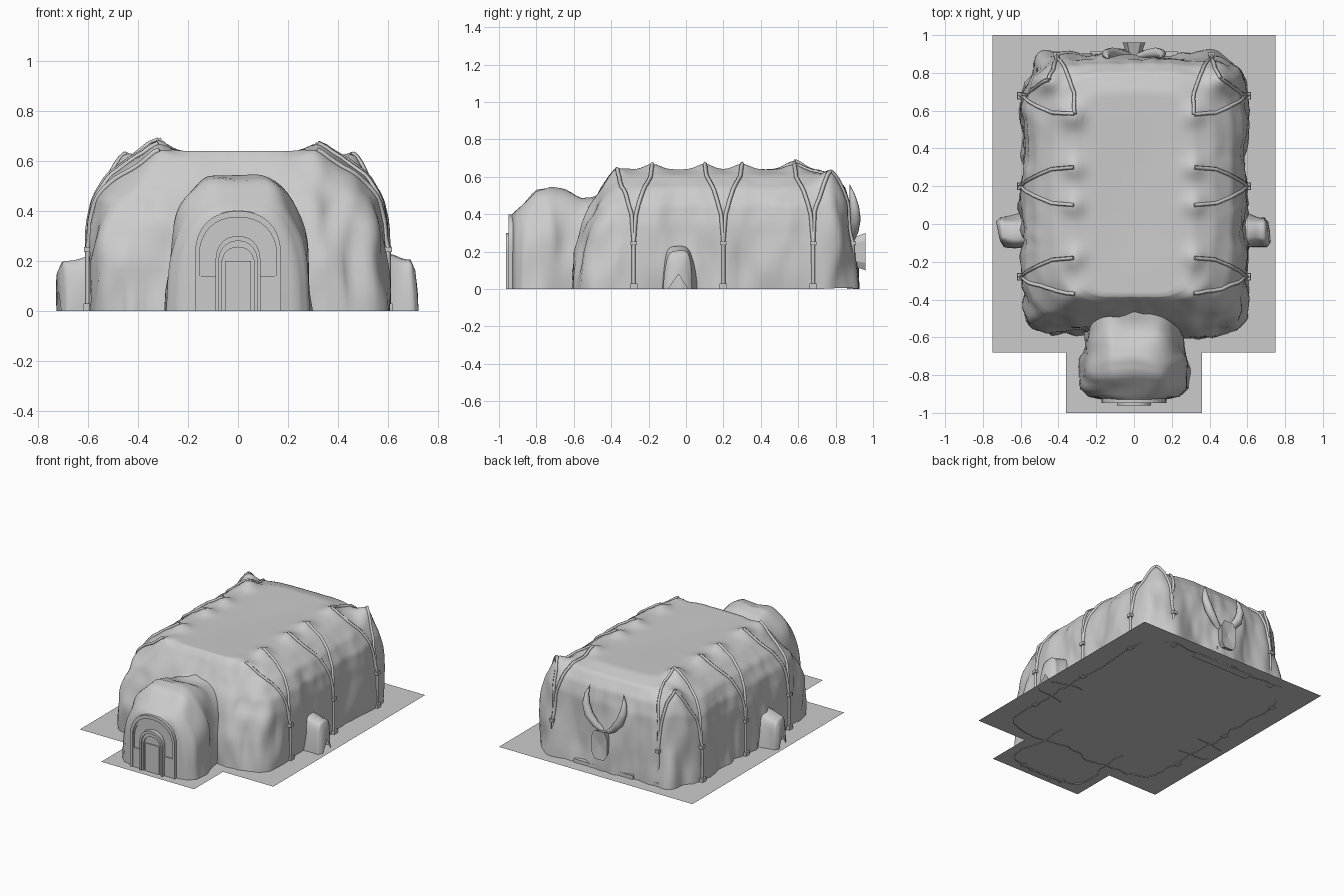
import bpy, bmesh, math
from mathutils import Vector, noise
from mathutils.bvhtree import BVHTree

if "Cube" in bpy.data.objects:
    bpy.data.objects.remove(bpy.data.objects["Cube"])

COLS = (-0.28, 0.20, 0.68)          # column stations along each side wall


def make_mesh(name, verts, faces, smooth=True):
    me = bpy.data.meshes.new(name)
    me.from_pydata([tuple(v) for v in verts], [], faces)
    bm = bmesh.new()
    bm.from_mesh(me)
    bmesh.ops.recalc_face_normals(bm, faces=bm.faces)
    bm.to_mesh(me)
    bm.free()
    me.polygons.foreach_set("use_smooth", [smooth] * len(me.polygons))
    ob = bpy.data.objects.new(name, me)
    bpy.context.collection.objects.link(ob)
    return ob


def loft(name, rings, closed=True, cap_end=None, smooth=True):
    n = len(rings[0])
    verts = [v for r in rings for v in r]
    faces = []
    for i in range(len(rings) - 1):
        for j in range(n if closed else n - 1):
            k = (j + 1) % n
            faces.append((i * n + j, i * n + k, (i + 1) * n + k, (i + 1) * n + j))
    if cap_end is not None:
        verts.append(cap_end)
        b = (len(rings) - 1) * n
        for j in range(n if closed else n - 1):
            faces.append((b + j, b + (j + 1) % n, len(verts) - 1))
    return make_mesh(name, verts, faces, smooth)


def box(name, lo, hi):
    c = [(x, y, z) for z in (lo[2], hi[2]) for x, y in
         ((lo[0], lo[1]), (hi[0], lo[1]), (hi[0], hi[1]), (lo[0], hi[1]))]
    return loft_box(name, c)


def loft_box(name, c):
    f = [(0, 1, 2, 3), (4, 5, 6, 7)] + [(i, (i + 1) % 4, (i + 1) % 4 + 4, i + 4) for i in range(4)]
    return make_mesh(name, c, f, False)


def table(rows, steps):
    out = []
    for a, b in zip(rows, rows[1:]):
        out += [[p + (q - p) * s / steps for p, q in zip(a, b)] for s in range(steps)]
    return out + [list(rows[-1])]


def tube(name, pts, depth, radii=None, res=0):
    cu = bpy.data.curves.new(name, 'CURVE')
    cu.dimensions = '3D'
    cu.bevel_depth, cu.bevel_resolution, cu.use_fill_caps = depth, res, True
    sp = cu.splines.new('POLY')
    sp.points.add(len(pts) - 1)
    for i, p in enumerate(pts):
        sp.points[i].co = (*p, 1)
        sp.points[i].radius = radii[i] if radii else 1
    ob = bpy.data.objects.new(name, cu)
    bpy.context.collection.objects.link(ob)
    return ob


# floor slab: wide hall plus narrow entrance strip
plan = [(-.36, -1), (.36, -1), (.36, -.68), (.75, -.68), (.75, 1), (-.75, 1), (-.75, -.68), (-.36, -.68)]
make_mesh("floor", [(x, y, .005) for x, y in plan], [tuple(range(8))], False)

# rock hall: rings of rounded rectangles (half width, front y, back y, z, squareness)
levels = table([(.605, -.595, .905, 0, 8), (.60, -.585, .90, .2, 7), (.595, -.55, .885, .35, 6),
                (.575, -.505, .875, .45, 6), (.52, -.455, .85, .54, 5), (.42, -.41, .80, .61, 5),
                (.32, -.385, .70, .64, 5), (.2, -.25, .55, .638, 4), (.06, 0, .3, .632, 3)], 5)
peaks = [(s * .32, y, .03, .04) for s in (-1, 1) for y in (-.38, -.18, .1, .3, .58)]
peaks += [(s * .46, .77, .09, .05) for s in (-1, 1)] + [(-.35, .57, .025, .05)]
N = 200
rings = []
for hx, y0, y1, z, e in levels:
    ring = []
    for j in range(N):
        t = 2 * math.pi * j / N
        c, s = math.cos(t), math.sin(t)
        r = (abs(c) ** e + abs(s) ** e) ** (-1 / e)
        x, y = c * r * hx, (y0 + y1) / 2 + s * r * (y1 - y0) / 2
        # vertical folds, calmer beside the columns and on the roof
        calm = min(1, min(abs(y - q) for q in COLS) / .1) if abs(x) > .45 else 1
        w = (.15 + .85 * calm) * max(.15, 1 - (z / .66) ** 2)
        d = .035 * noise.noise(Vector((x * 6, y * 6, z * 2 + 5)))
        d += .022 * noise.noise(Vector((x * 15, y * 15, z * 5)))
        zz = z
        for px, py, a, g in peaks:
            zz += a * math.exp(-((x - px) ** 2 + (y - py) ** 2) / (2 * g * g))
        ring.append((x + c * r * d * w, y + s * r * d * w, zz))
    rings.append(ring)
hall = loft("rock_hall", rings, cap_end=(0, .15, .632))
bvh = BVHTree.FromPolygons([v.co.copy() for v in hall.data.vertices],
                           [tuple(p.vertices) for p in hall.data.polygons])


def arch_section(w, h, power, n=32):
    # half-round section standing on the ground
    out = []
    for i in range(n + 1):
        t = math.pi * i / n
        c, s = math.cos(t), math.sin(t)
        out.append((w * math.copysign(abs(c) ** power, c), h * s ** .85))
    return out


def rough(x, y, z, a):
    v = noise.noise_vector(Vector((x * 8, y * 8, z * 4 + 2)))
    return (x + v.x * a, y + v.y * a, max(z + v.z * a * min(1, z * 5), 0))


# entrance tunnel
tunnel = table([(-.93, .165, .40), (-.915, .24, .415), (-.87, .29, .455), (-.80, .295, .52), (-.72, .285, .55),
                (-.64, .265, .525), (-.56, .26, .50), (-.42, .26, .51)], 3)
loft("entrance_tunnel", [[rough(u, y, v, .03 * min(1, (y + .93) * 8)) for u, v in arch_section(w, h, .62)]
                         for y, w, h in tunnel], closed=False)

# side niches
for s in (-1, 1):
    secs = table([(.5, .10, .25), (.6, .09, .225), (.66, .08, .205), (.70, .075, .20), (.718, .05, .16)], 3)
    loft("side_niche", [[rough(s * x, u - .04, v, .018) for u, v in arch_section(w, h, .5, 20)]
                        for x, w, h in secs], closed=False, cap_end=(s * .72, -.04, .08))


# pointed doorway mouldings
def pointed(w, h, spring, n=8):
    right = [(w, 0)]
    for i in range(n + 1):
        t = i / n
        right.append((w * (1 - t ** 1.9), spring + (h - spring) * math.sin(t * math.pi / 2) ** .9))
    return right + [(-x, z) for x, z in reversed(right[:-1])]


def arch_frame(name, outer, inner, y0, y1):
    o, i = pointed(*outer), pointed(*inner)
    seq = [[(x, y, z) for x, z in q] for q, y in ((o, y1), (o, y0), (i, y0), (i, y1))]
    loft(name, seq, closed=False, smooth=False)


def arch_panel(name, shape, y):
    p = pointed(*shape)
    make_mesh(name, [(x, y, z) for x, z in p], [tuple(range(len(p)))], False)


arch_frame("outer_arch", (.172, .40, .23), (.155, .375, .22), -.948, -.90)
arch_frame("second_arch", (.157, .38, .22), (.148, .36, .215), -.94, -.90)
arch_panel("door_wall", (.158, .385, .22), -.934)
arch_frame("door_moulding_outer", (.09, .30, .2), (.078, .28, .19), -.962, -.93)
arch_frame("door_moulding_inner", (.079, .28, .19), (.066, .255, .18), -.953, -.93)
arch_panel("door_tympanum", (.07, .265, .18), -.942)
box("door_leaf", (-.053, -.95, 0), (.053, -.935, .2))
for s in (-1, 1):
    x0, x1 = sorted((s * .09, s * .16))
    box("door_side_plinth", (x0, -.943, 0), (x1, -.93, .14))


# vault ribs lying on the rock
def rib(name, base, path):
    pts = [Vector((*base, 0)), Vector((*base, .25))]
    ctrl = [Vector((*base, .25))] + [Vector(p) for p in path]
    for a, b in zip(ctrl, ctrl[1:]):
        for i in range(1, 5):
            p = a.lerp(b, i / 4)
            co, nor, *_ = bvh.find_nearest(p)
            if nor.dot(co - Vector((0, .15, .2))) < 0:
                nor = -nor
            pts.append(co + nor * .003)
    tube(name, pts, .011)


def column(x, y):
    box("column_base", (x - .018, y - .02, 0), (x + .018, y + .02, .03))
    box("column_capital", (x - .015, y - .017, .235), (x + .015, y + .017, .255))


for s in (-1, 1):
    for yc in COLS:
        column(s * .602, yc)
        for d in (-1, 1):
            if yc > .5 and d > 0:
                continue
            rib("vault_rib", (s * .602, yc), [(s * .585, yc + d * .012, .4), (s * .53, yc + d * .05, .53),
                                              (s * .44, yc + d * .09, .61), (s * .32, yc + d * .1, .67)])
    # corner arch and its rear column
    column(s * .41, .892)
    rib("corner_rib_side", (s * .602, .68), [(s * .59, .69, .42), (s * .53, .73, .55), (s * .46, .77, .64)])
    rib("corner_rib_back", (s * .41, .892), [(s * .415, .875, .42), (s * .43, .83, .57), (s * .46, .77, .64)])
    rib("rear_rib", (s * .41, .892), [(s * .40, .875, .42), (s * .36, .82, .58), (s * .32, .70, .65),
                                      (s * .315, .58, .67)])

# horned rear throne breaking through the back wall
outline = [(.6, -1), (1, -.6), (1, .6), (.6, 1), (-.6, 1), (-1, .6), (-1, -.6), (-.6, -1)]
loft("throne_back", [[(u * w, y, .2 + v * h) for u, v in outline]
                     for y, w, h in ((.84, .06, .09), (.89, .035, .075), (.96, .06, .10))],
     cap_end=(0, .95, .2), smooth=False)
box("throne_step", (-.23, .86, 0), (.23, .915, .03))
for s in (-1, 1):
    tube("throne_horn", [(s * .02, .885, .27), (s * .07, .90, .31), (s * .12, .905, .37), (s * .145, .90, .44),
                         (s * .145, .89, .5), (s * .13, .875, .56)], .03, (.6, .8, 1, .85, .5, .03), 2)
    box("throne_post", (s * .05 - .008, .86, 0), (s * .05 + .008, .915, .12))
